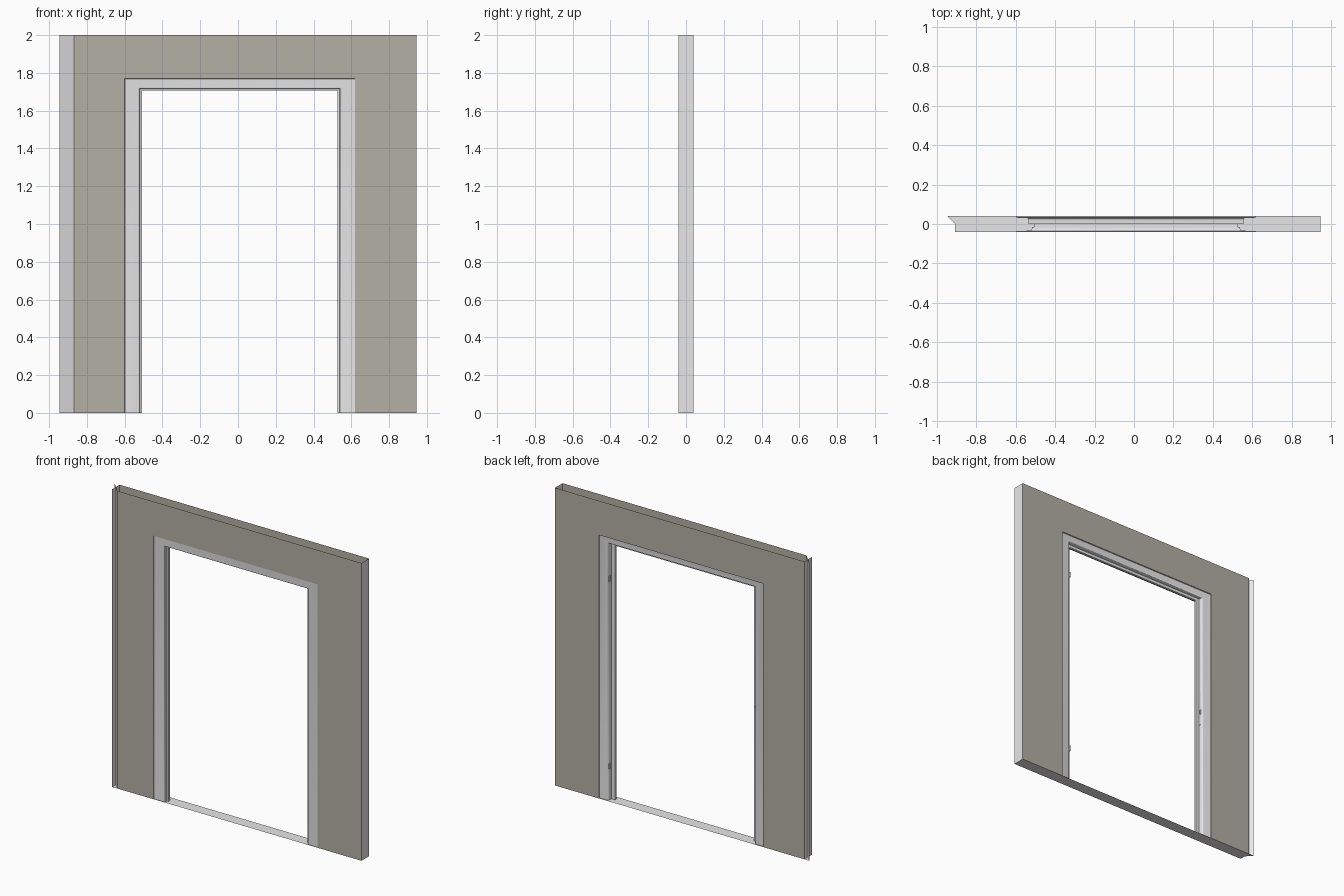
import bpy, bmesh, math

if "Cube" in bpy.data.objects:
    bpy.data.objects.remove(bpy.data.objects["Cube"])


def material(name, rgb):
    m = bpy.data.materials.new(name)
    m.diffuse_color = (*rgb, 1)
    m.use_nodes = True
    m.node_tree.nodes["Principled BSDF"].inputs["Base Color"].default_value = m.diffuse_color
    return m


wall_paint = material("warm_grey_wall", (0.456, 0.434, 0.381))
frame_paint = material("light_grey", (0.8, 0.8, 0.8))


def mesh_object(name, verts, faces, mat):
    me = bpy.data.meshes.new(name)
    me.from_pydata(verts, [], faces)
    me.materials.append(mat)
    ob = bpy.data.objects.new(name, me)
    bpy.context.collection.objects.link(ob)
    return ob


def smooth(ob, angle):
    bpy.ops.object.select_all(action='DESELECT')
    ob.select_set(True)
    bpy.context.view_layer.objects.active = ob
    bpy.ops.object.shade_smooth_by_angle(angle=math.radians(angle))


HALF, TOP = 0.04, 2.0                        # half wall thickness, height
X_FRONT, X_END, X_TIP, X_RIGHT = -0.868, -0.908, -0.946, 0.946
OPEN_L, OPEN_R, OPEN_Z = -0.6, 0.62, 1.77    # opening in the wall


# wall skins: one sheet with a door opening on each side
def wall_skin(name, x0, y, flip):
    outline = [(x0, 0), (OPEN_L, 0), (OPEN_L, OPEN_Z), (OPEN_R, OPEN_Z),
               (OPEN_R, 0), (X_RIGHT, 0), (X_RIGHT, TOP), (x0, TOP)]
    face = list(range(8))
    if flip:
        face.reverse()
    return mesh_object(name, [(x, y, z) for x, z in outline], [face], wall_paint)


wall_skin("wall_front", X_FRONT, -HALF, False)
wall_skin("wall_back", X_END, HALF, True)


# upright end sheets
def upright(name, a, b):
    verts = [(*a, 0), (*b, 0), (*b, TOP), (*a, TOP)]
    return mesh_object(name, verts, [(0, 1, 2, 3)], frame_paint)


upright("wall_end_right", (X_RIGHT, -HALF), (X_RIGHT, HALF))
upright("wall_end_left", (X_END, HALF), (X_END, -HALF))
upright("mitre_sheet", (X_FRONT, -HALF), (X_TIP, HALF))

# floor sheet, which also forms the threshold; the wall is open on top
floor = [(X_END, -HALF), (X_RIGHT, -HALF), (X_RIGHT, HALF),
         (X_TIP, HALF), (X_END, 0)]
mesh_object("threshold", [(x, y, 0) for x, y in floor], [(0, 1, 2, 3, 4)], frame_paint)

# door frame: folded sheet profile (inward fraction, y) run round the opening
profile = [(0, -0.04), (0.02, -0.036), (0.12, -0.035), (0.75, -0.034),
           (0.85, -0.031), (0.88, -0.024), (0.88, -0.015), (1, -0.015),
           (1, 0.0), (0.7, 0.0), (0.7, 0.022), (0.67, 0.028), (0.6, 0.03),
           (0.12, 0.031), (0.02, 0.033), (0, 0.04)]
JAMB, HEAD = 0.093, 0.062
verts, faces = [], []
for u, y in profile:
    l, r, z = OPEN_L + JAMB * u, OPEN_R - JAMB * u, OPEN_Z - HEAD * u
    verts += [(l, y, 0), (l, y, z), (r, y, z), (r, y, 0)]
for i in range(len(profile) - 1):
    for j in range(3):
        a = 4 * i + j
        faces.append((a, a + 4, a + 5, a + 1))
frame = mesh_object("door_frame", verts, faces, frame_paint)
smooth(frame, 50)

# hinges: knuckle and leaf on the right jamb rebate
rebate_r = OPEN_R - JAMB * 0.7
rebate_l = OPEN_L + JAMB * 0.7


def plate(name, x, y, z, size):
    bpy.ops.mesh.primitive_cube_add(size=1, location=(x, y, z))
    ob = bpy.context.object
    ob.name = name
    ob.scale = size
    ob.data.materials.append(frame_paint)


for label, z in (("lower", 0.23), ("upper", 1.49)):
    bpy.ops.mesh.primitive_cylinder_add(vertices=12, radius=0.006, depth=0.035,
                                        location=(rebate_r - 0.004, 0.026, z))
    knuckle = bpy.context.object
    knuckle.name = label + "_hinge_knuckle"
    knuckle.data.materials.append(frame_paint)
    smooth(knuckle, 40)
    plate(label + "_hinge_leaf", rebate_r - 0.001, 0.014, z, (0.003, 0.018, 0.03))

# strike plate on the left jamb rebate
plate("strike_plate", rebate_l + 0.001, 0.011, 0.93, (0.003, 0.014, 0.24))
plate("strike_lip", rebate_l + 0.004, 0.016, 0.9, (0.006, 0.008, 0.03))
